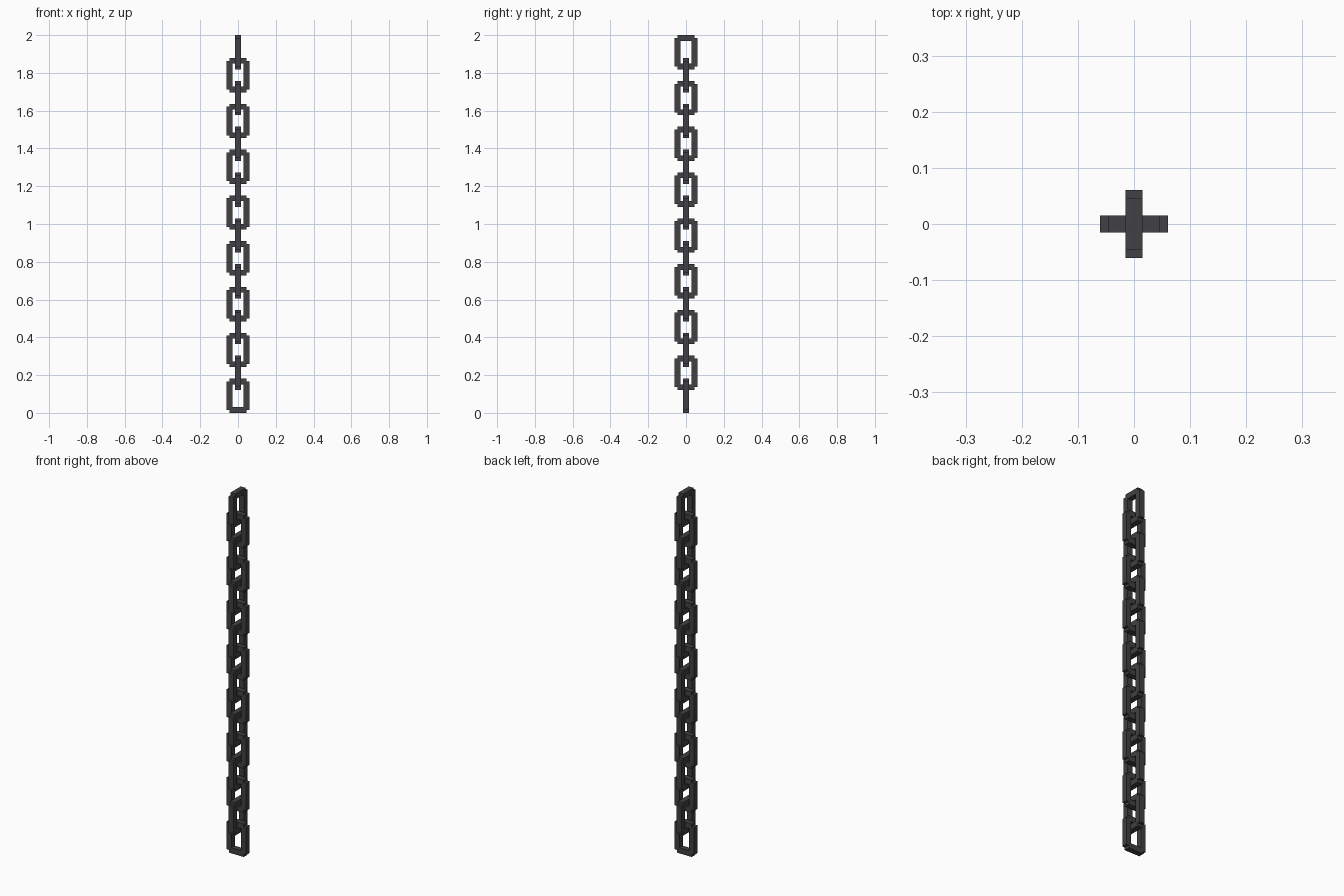
import bpy
import bmesh
from math import pi
from mathutils import Matrix, Vector

cube = bpy.data.objects.get("Cube")
if cube:
    bpy.data.objects.remove(cube, do_unlink=True)

LINKS = 16
# Bar thickness: each link is 6 bars tall and overlaps its neighbour by 2
BAR = 2 / (4 * (LINKS - 1) + 6)

iron = bpy.data.materials.new("dark iron")
iron.use_nodes = True
iron.diffuse_color = (0.052, 0.05, 0.056, 1)
iron.node_tree.nodes["Principled BSDF"].inputs["Base Color"].default_value = iron.diffuse_color


def add_bar(bm, centre, size):
    """Add a box, given in bar thicknesses."""
    matrix = Matrix.Translation(Vector(centre) * BAR) @ Matrix.Diagonal((*(Vector(size) * BAR), 1))
    bmesh.ops.create_cube(bm, size=1, matrix=matrix)


# One link: two upright sides and two narrower end bars, giving stepped corners
bm = bmesh.new()
for side in (-1, 1):
    add_bar(bm, (1.5 * side, 0, 3), (1, 1, 5))
    add_bar(bm, (0, 0, 3 + 2.5 * side), (3, 1, 1))
link_mesh = bpy.data.meshes.new("chain_link")
bm.to_mesh(link_mesh)
bm.free()
link_mesh.materials.append(iron)

# Stack the links, turning every second one a quarter turn
for i in range(LINKS):
    link = bpy.data.objects.new(f"chain_link_{i + 1}", link_mesh)
    link.location.z = 4 * BAR * i
    link.rotation_euler.z = pi / 2 * (i % 2)
    bpy.context.collection.objects.link(link)
